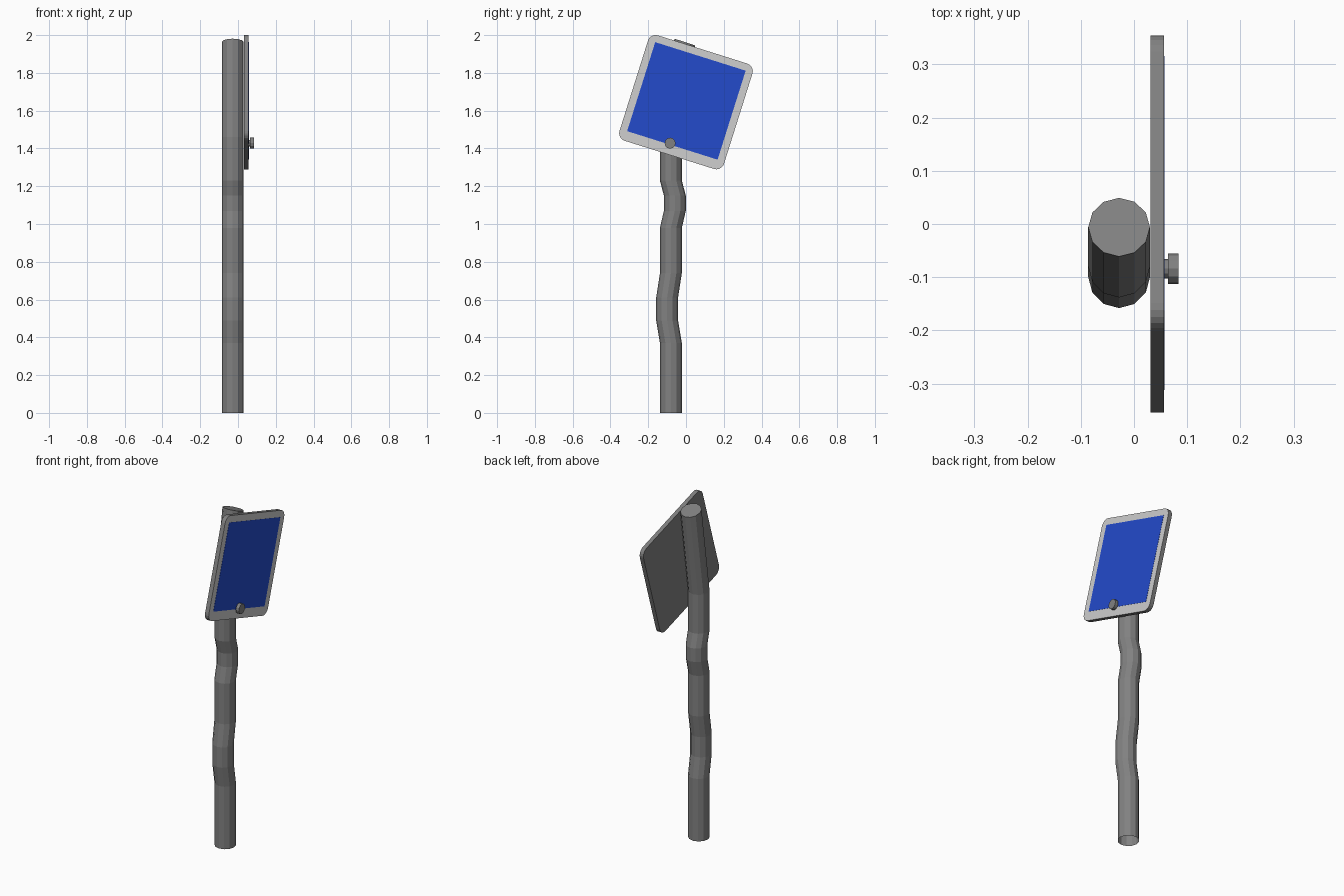
import bpy, bmesh, math
from mathutils import Matrix, Vector

if "Cube" in bpy.data.objects:
    bpy.data.objects.remove(bpy.data.objects["Cube"], do_unlink=True)


def material(name, rgb):
    m = bpy.data.materials.new(name)
    m.use_nodes = True
    m.diffuse_color = (*rgb, 1)
    m.node_tree.nodes["Principled BSDF"].inputs["Base Color"].default_value = (*rgb, 1)
    return m


GREY = material("metal grey", (0.22, 0.22, 0.22))
PALE = material("pale border", (0.62, 0.62, 0.62))
BLUE = material("sign blue", (0.017, 0.07, 0.6))


def finish(name, bm, *mats):
    bmesh.ops.recalc_face_normals(bm, faces=bm.faces[:])
    mesh = bpy.data.meshes.new(name)
    bm.to_mesh(mesh)
    bm.free()
    for m in mats:
        mesh.materials.append(m)
    ob = bpy.data.objects.new(name, mesh)
    bpy.context.collection.objects.link(ob)
    return ob


def slab(bm, outline, x0, x1):
    """Extrude a (y, z) outline from x0 to x1."""
    face = bm.faces.new([bm.verts.new((x0, y, z)) for y, z in outline])
    ext = bmesh.ops.extrude_face_region(bm, geom=[face])["geom"]
    moved = [v for v in ext if isinstance(v, bmesh.types.BMVert)]
    bmesh.ops.translate(bm, vec=(x1 - x0, 0, 0), verts=moved)


def circle(r, n, cy=0, cz=0):
    return [(cy + r * math.cos(math.tau * i / n), cz + r * math.sin(math.tau * i / n))
            for i in range(n)]


def rounded_rect(w, h, r, steps=5):
    pts = []
    for k, (sy, sz) in enumerate(((1, 1), (-1, 1), (-1, -1), (1, -1))):
        for i in range(steps + 1):
            a = math.pi / 2 * (k + i / steps)
            pts.append((sy * (w / 2 - r) + r * math.cos(a),
                        sz * (h / 2 - r) + r * math.sin(a)))
    return pts


# Bent pole: (y, z, slope of the ring), open underneath and capped on top
PATH = [(-0.08, 0, 0), (-0.08, 0.37, 0), (-0.10, 0.49, 0), (-0.10, 0.61, 0),
        (-0.08, 0.74, 0), (-0.08, 0.98, 0), (-0.059, 1.07, 0), (-0.059, 1.15, 0),
        (-0.08, 1.23, 0), (-0.08, 1.46, 0), (-0.006, 1.963, -0.33)]
bm = bmesh.new()
rings = []
for cy, cz, slope in PATH:
    squash = math.cos(math.atan(slope))
    rings.append([bm.verts.new((-0.028 + x, cy + y * squash, cz + y * squash * slope))
                  for x, y in circle(0.058, 12)])
for a, b in zip(rings, rings[1:]):
    for i in range(12):
        j = (i + 1) % 12
        bm.faces.new((a[i], a[j], b[j], b[i]))
bm.faces.new(rings[-1])
finish("pole", bm, GREY)

# Tilted sign plate: pale on its face, grey on the rim and back
tilt = Matrix.Translation((0, 0, 1.645)) @ Matrix.Rotation(math.radians(-17.5), 4, "X")
bm = bmesh.new()
slab(bm, rounded_rect(0.58, 0.585, 0.042), 0.031, 0.056)
plate = finish("sign_plate", bm, GREY, PALE)
for p in plate.data.polygons:
    p.material_index = 1 if p.normal.x > 0.9 else 0
plate.data.transform(tilt)

# Blue panel on the sign face
bm = bmesh.new()
w, h, up = 0.251, 0.247, 0.007
slab(bm, [(-w, up - h), (w, up - h), (w, up + h), (-w, up + h)], 0.055, 0.057)
finish("sign_panel", bm, BLUE).data.transform(tilt)

# Bolt through the lower part of the sign
for name, r, x0, x1 in (("bolt_stem", 0.018, 0.05, 0.066), ("bolt_head", 0.029, 0.064, 0.084)):
    bm = bmesh.new()
    slab(bm, circle(r, 12, -0.084, 1.428), x0, x1)
    finish(name, bm, GREY)
